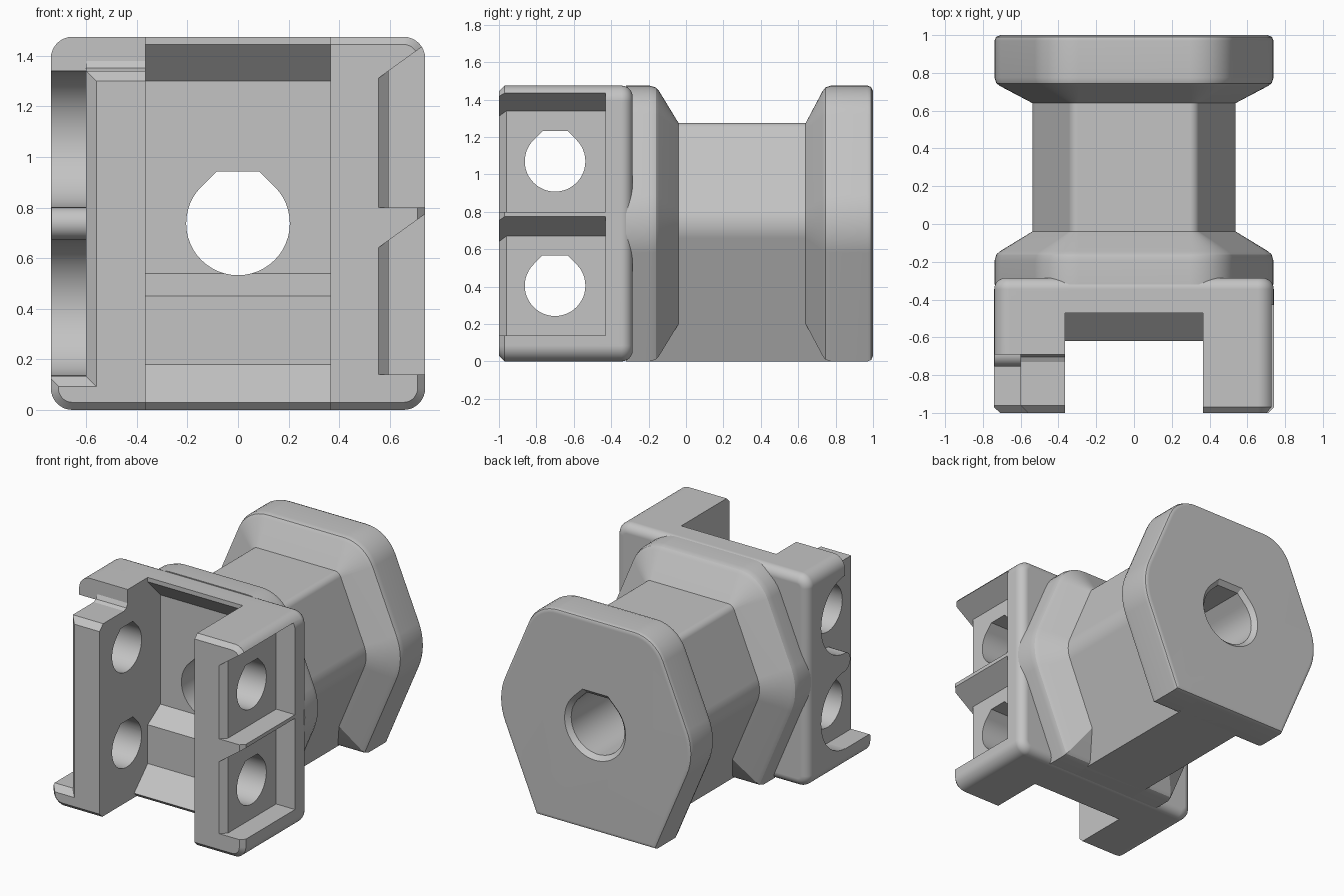
import bpy, bmesh, math

cube = bpy.data.objects.get("Cube")
if cube:
    bpy.data.objects.remove(cube, do_unlink=True)

grey = bpy.data.materials.new("plain_grey")
grey.use_nodes = True
grey.diffuse_color = (0.55, 0.55, 0.55, 1)
grey.node_tree.nodes["Principled BSDF"].inputs["Base Color"].default_value = (0.55, 0.55, 0.55, 1)

MID = 0.7375      # height of the spool axis
TOP = 2 * MID
SIDE = 0.74       # half width


def loft(name, sections, axis="Y"):
    """Skin a list of (position, outline) sections along an axis."""
    bm = bmesh.new()
    rings = []
    for pos, outline in sections:
        rings.append([bm.verts.new((a, pos, b) if axis == "Y" else (pos, a, b))
                      for a, b in outline])
    for r0, r1 in zip(rings, rings[1:]):
        for i in range(len(r0)):
            j = (i + 1) % len(r0)
            bm.faces.new((r0[i], r0[j], r1[j], r1[i]))
    bm.faces.new(rings[0])
    bm.faces.new(rings[-1])
    bmesh.ops.recalc_face_normals(bm, faces=bm.faces)
    mesh = bpy.data.meshes.new(name)
    bm.to_mesh(mesh)
    bm.free()
    mesh.materials.append(grey)
    ob = bpy.data.objects.new(name, mesh)
    bpy.context.collection.objects.link(ob)
    return ob


def rounded(corners, steps=8):
    """Outline from (x, z, radius) corners of a convex polygon."""
    pts = []
    n = len(corners)
    for i, (x, z, r) in enumerate(corners):
        if r <= 0:
            pts.append((x, z))
            continue
        dirs = []
        for k in (i - 1, (i + 1) % n):
            dx, dz = corners[k][0] - x, corners[k][1] - z
            length = math.hypot(dx, dz)
            dirs.append((dx / length, dz / length))
        (ax, az), (bx, bz) = dirs
        half = math.acos(ax * bx + az * bz) / 2
        reach = r / math.sin(half)
        mx, mz = ax + bx, az + bz
        length = math.hypot(mx, mz)
        cx, cz = x + mx / length * reach, z + mz / length * reach
        t = r / math.tan(half)
        a0 = math.atan2(z + az * t - cz, x + ax * t - cx)
        a1 = math.atan2(z + bz * t - cz, x + bx * t - cx)
        turn = (a1 - a0 + math.pi) % (2 * math.pi) - math.pi
        for s in range(steps + 1):
            a = a0 + turn * s / steps
            pts.append((cx + r * math.cos(a), cz + r * math.sin(a)))
    return pts


def circle(a, b, r, n=48):
    return [(a + r * math.cos(2 * math.pi * i / n), b + r * math.sin(2 * math.pi * i / n))
            for i in range(n)]


def teardrop(a, b, r, n=36):
    """Round hole with a clipped forty-five degree roof."""
    pts = []
    for i in range(n + 1):
        t = math.radians(135 + 270 * i / n)
        pts.append((a + r * math.cos(t), b + r * math.sin(t)))
    w = r * math.tan(math.pi / 8)
    return pts + [(a + w, b + r), (a - w, b + r)]


def cut(ob, cutter):
    cutter.hide_render = True
    mod = ob.modifiers.new("cut", "BOOLEAN")
    mod.operation = "DIFFERENCE"
    mod.solver = "EXACT"
    mod.object = cutter
    bpy.context.view_layer.objects.active = ob
    bpy.ops.object.modifier_apply(modifier=mod.name)
    bpy.data.objects.remove(cutter, do_unlink=True)


def spool_section(d):
    """Six sided spool outline, grown outward by d."""
    w, v = 0.33 + 0.65 * d, 0.555 + 1.09 * d
    rt, rv = max(0.05 + d, 0.01), 0.2 + d
    return rounded([(-w, 1.275 + d, rt), (w, 1.275 + d, rt), (v, MID, rv),
                    (w, 0.2 - d, 0), (-w, 0.2 - d, 0), (-v, MID, rv)])


def bore():
    return loft("bore", [(y, teardrop(0, MID, r)) for y, r in
                         ((-0.6, 0.205), (0.97, 0.205), (1.02, 0.255))])


# Spool core, its sides running straight down to the base
core_outline = rounded([(-0.33, 1.275, 0.05), (0.33, 1.275, 0.05), (0.555, MID, 0.2),
                        (0.246, 0, 0), (-0.246, 0, 0), (-0.555, MID, 0.2)])
spool_core = loft("spool_core", [(-0.31, core_outline), (0.95, core_outline)])

# Flanges with sloped inner faces and softened rims
slope = [(-0.03, -0.06), (0, 0), (0.09, 0.17), (0.105, 0.19), (0.135, 0.2)]
rear = [(0.64 + y, d) for y, d in slope] + [(0.97, 0.2), (0.99, 0.192), (1.0, 0.17)]
front = [(-0.04 - y * 1.15, d) for y, d in slope] + [(-0.32, 0.2)]
rear_flange = loft("rear_flange", [(y, spool_section(d)) for y, d in rear])
front_flange = loft("front_flange", [(y, spool_section(d)) for y, d in front])


# Fork bracket: rounded block, chamfered in front and filleted behind
def block_section(inset):
    x, r = SIDE - inset, 0.085 - inset
    lo, hi = inset, TOP - inset
    return rounded([(-x, hi, r), (x, hi, r), (x, lo, r), (-x, lo, r)])


stations = [(-1, 0.03), (-0.97, 0)]
for i in range(7):
    t = math.pi / 2 * i / 6
    stations.append((-0.345 + 0.06 * math.sin(t), 0.06 * (1 - math.cos(t))))
fork = loft("fork_bracket", [(y, block_section(d)) for y, d in stations])

# Channel between the legs, with ramps at the foot and an overhanging lip
channel = [(-1.1, -0.02), (-0.57, -0.02), (-0.62, 0.03), (-0.47, 0.18), (-0.47, 0.45),
           (-0.33, 0.54), (-0.33, 1.30), (-0.47, 1.445), (-0.47, 1.6), (-1.1, 1.6)]
cut(fork, loft("channel", [(-0.366, channel), (0.366, channel)], "X"))

# Nut pockets on the left leg
for z0, z1 in ((0.14, 0.67), (0.80, 1.34)):
    def pocket(x):
        return [(x, z0), (0.8, z0), (0.8, z1 + 0.72 * 0.205), (x, z1 + 0.72 * (x - 0.595))]
    cut(fork, loft("pocket", [(-1.02, pocket(0.535)), (-0.96, pocket(0.595)),
                              (-0.43, pocket(0.595))]))


# Open recess and top step on the right leg
def recess(grow, step):
    x, lo, hi = -0.6 + grow, 0.133 - grow, 1.34 - grow + step
    return [(-0.9, lo), (x, lo), (x, hi), (-0.3, hi), (-0.3, 1.6), (-0.9, 1.6)]


cut(fork, loft("recess", [(-1.02, recess(0.06, 0)), (-0.96, recess(0, 0)),
                          (-0.73, recess(0, 0)), (-0.705, recess(0, 0.012)),
                          (-0.69, recess(0, 0.04))]))

# Bolt head scallops and cross holes
for z in (0.405, 1.07):
    scallop = circle(-0.7, z, 0.27)
    cut(fork, loft("scallop", [(-0.9, scallop), (-0.6, scallop)], "X"))
    hole = teardrop(-0.7, z, 0.162)
    cut(fork, loft("cross_hole", [(-0.95, hole), (0.95, hole)], "X"))

# Rounded nose of the web between the scallops
nose = circle(-0.69, MID, 0.064, 24)
web_nose = loft("web_nose", [(-SIDE + 0.002, nose), (-0.58, nose)], "X")

# Bore through everything, then shading
for part in (spool_core, rear_flange, front_flange, fork):
    cut(part, bore())
for part in (spool_core, rear_flange, front_flange, fork, web_nose):
    bpy.ops.object.select_all(action="DESELECT")
    part.select_set(True)
    bpy.context.view_layer.objects.active = part
    bpy.ops.object.shade_smooth_by_angle(angle=math.radians(25))
    normals = part.modifiers.new("flat_faces", "WEIGHTED_NORMAL")
    normals.keep_sharp = True
